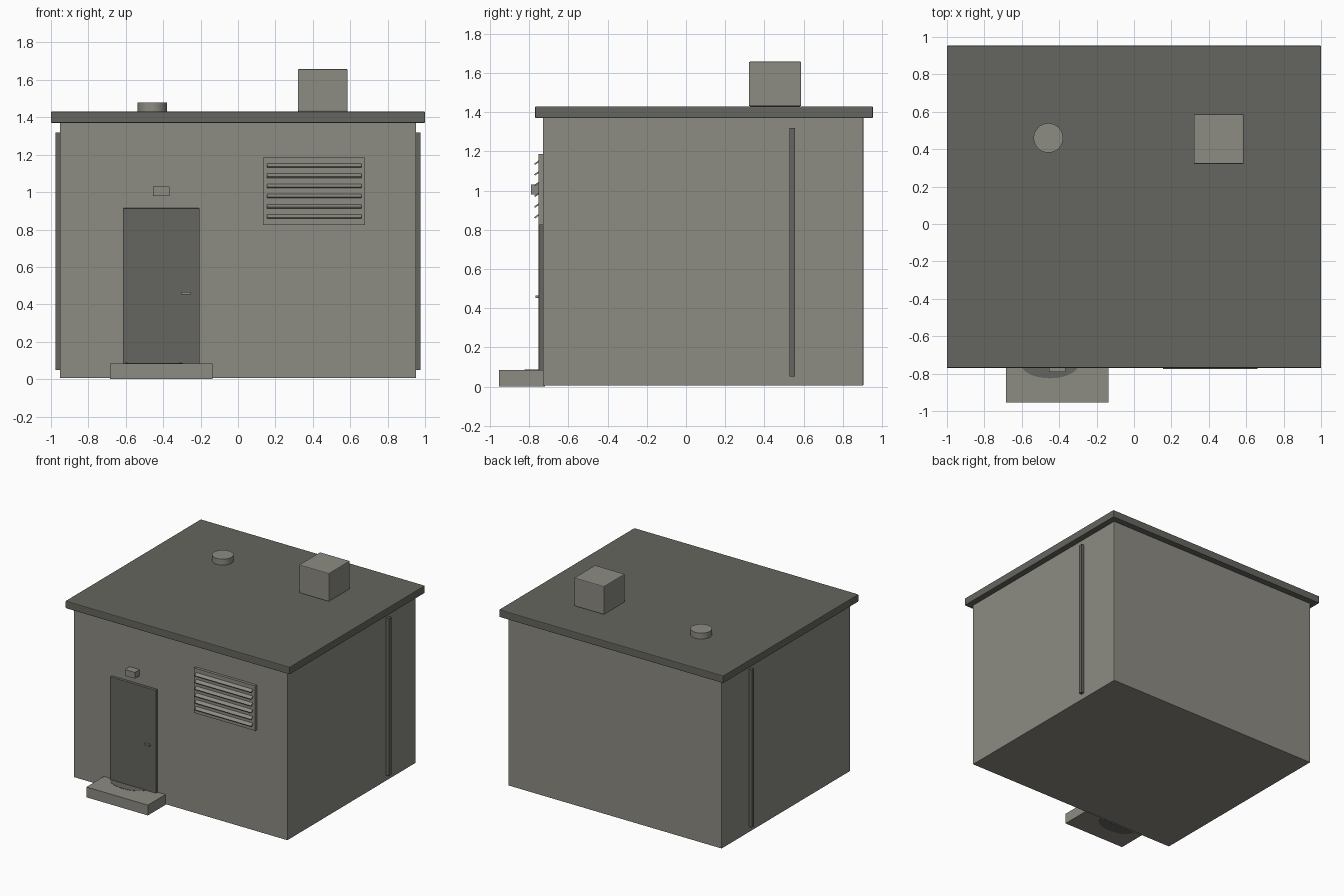
import bpy
import bmesh
from math import cos, sin, pi, radians

cube = bpy.data.objects.get("Cube")
if cube:
    bpy.data.objects.remove(cube, do_unlink=True)


def material(name, rgb):
    m = bpy.data.materials.new(name)
    m.use_nodes = True
    color = (*rgb, 1)
    m.diffuse_color = color
    node = next(n for n in m.node_tree.nodes if n.type == 'BSDF_PRINCIPLED')
    node.inputs["Base Color"].default_value = color
    return m


concrete = material("warm grey concrete", (0.265, 0.258, 0.224))
dark = material("dark grey paint", (0.130, 0.130, 0.115))


def make(name, bm, mat):
    bmesh.ops.recalc_face_normals(bm, faces=bm.faces)
    mesh = bpy.data.meshes.new(name)
    bm.to_mesh(mesh)
    bm.free()
    mesh.materials.append(mat)
    obj = bpy.data.objects.new(name, mesh)
    bpy.context.collection.objects.link(obj)
    return obj


def box(name, x, y, z, mat, bevel=0):
    """Box spanning the given (low, high) ranges, with optional softened edges."""
    bm = bmesh.new()
    bmesh.ops.create_cube(bm, size=1)
    for v in bm.verts:
        v.co = [(lo + hi) / 2 + c * (hi - lo) for c, (lo, hi) in zip(v.co, (x, y, z))]
    obj = make(name, bm, mat)
    if bevel:
        mod = obj.modifiers.new("soft edges", 'BEVEL')
        mod.width = bevel
        mod.segments = 2
    return obj


def prism(name, outline, z, mat):
    """Vertical prism from a flat outline."""
    bm = bmesh.new()
    face = bm.faces.new([bm.verts.new((x, y, z[0])) for x, y in outline])
    top = bmesh.ops.extrude_face_region(bm, geom=[face])["geom"]
    for v in top:
        if isinstance(v, bmesh.types.BMVert):
            v.co.z = z[1]
    return make(name, bm, mat)


def ellipse(cx, cy, rx, ry, n):
    return [(cx + rx * cos(2 * pi * i / n), cy + ry * sin(2 * pi * i / n)) for i in range(n)]


FRONT = -0.73

# Building shell and roof
box("walls", (-0.952, 0.952), (FRONT, 0.905), (0.005, 1.375), concrete, 0.004)
box("roof_slab", (-1, 1), (-0.77, 0.954), (1.37, 1.43), dark, 0.005)

# Roof equipment
box("roof_vent_box", (0.32, 0.586), (0.321, 0.588), (1.43, 1.658), concrete, 0.006)
cap = prism("roof_vent_cap", ellipse(-0.458, 0.46, 0.079, 0.079, 32), (1.425, 1.478), concrete)
for p in cap.data.polygons:
    p.use_smooth = abs(p.normal.z) < 0.5

# Doorstep with a worn dark patch by the door
box("doorstep", (-0.684, -0.136), (-0.954, FRONT + 0.01), (0.001, 0.084), concrete)
patch = [(x, y) for x, y in ellipse(-0.45, -0.745, 0.155, 0.08, 40) if y < FRONT]
for name, z in (("step_patch_top", (0.082, 0.086)), ("step_patch_under", (0, 0.003))):
    prism(name, patch, z, dark)

# Door, handle and lamp
box("door", (-0.615, -0.205), (-0.752, FRONT + 0.01), (0.08, 0.914), dark, 0.003)
box("door_handle", (-0.302, -0.254), (-0.768, -0.75), (0.453, 0.465), concrete)
box("door_lamp", (-0.455, -0.366), (-0.791, FRONT + 0.01), (0.98, 1.03), concrete)

# Louvred wall vent
box("louvre_plate", (0.134, 0.68), (-0.752, FRONT + 0.01), (0.824, 1.186), concrete)
for i in range(6):
    slat = box(f"louvre_slat_{i + 1}", (-0.252, 0.252), (-0.019, 0.019), (-0.004, 0.004), concrete)
    slat.location = (0.407, -0.757, 0.872 + i * 0.0547)
    slat.rotation_euler.x = radians(35)

# Side downpipes
for side, label in ((-1, "right"), (1, "left")):
    xs = sorted((side * 0.945, side * 0.977))
    box(f"downpipe_{label}", xs, (0.527, 0.557), (0.05, 1.32), dark)
